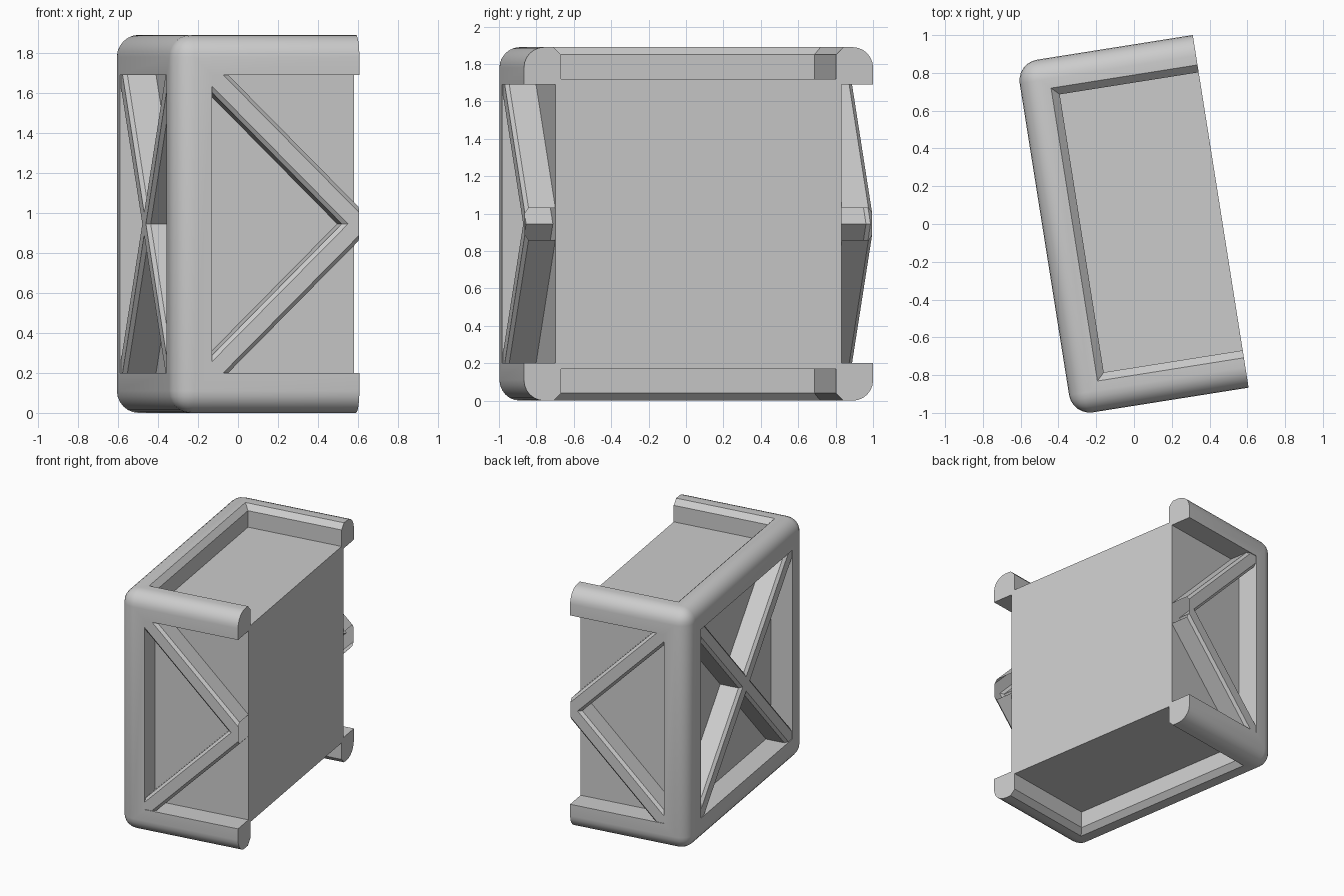
import bpy, bmesh, math
from mathutils import Matrix, Vector

if "Cube" in bpy.data.objects:
    bpy.data.objects.remove(bpy.data.objects["Cube"])

# Half of a braced crate, modelled with the cut plane on local x = 0, then turned 9 degrees
H, OPEN, PANEL = 0.945, 0.745, 0.775
PLACE = Matrix.Translation((0.459, 0.067, H)) @ Matrix.Rotation(math.radians(9), 4, 'Z')


def finish(bm, name):
    bmesh.ops.recalc_face_normals(bm, faces=bm.faces)
    me = bpy.data.meshes.new(name)
    bm.to_mesh(me)
    bm.free()
    ob = bpy.data.objects.new(name, me)
    bpy.context.collection.objects.link(ob)
    return ob


def box_bm(lo, hi):
    bm = bmesh.new()
    bmesh.ops.create_cube(bm, size=1)
    for v in bm.verts:
        v.co = Vector([lo[i] if v.co[i] < 0 else hi[i] for i in range(3)])
    return bm


def select_only(ob):
    bpy.ops.object.select_all(action='DESELECT')
    ob.select_set(True)
    bpy.context.view_layer.objects.active = ob


# rounded outer block, sharp only at the cut plane
bm = box_bm((-H, -H, -H), (0, H, H))
edges = [e for e in bm.edges if min(v.co.x for v in e.verts) < -0.1
         ]
bmesh.ops.bevel(bm, geom=edges, offset=0.11, segments=6, profile=0.5, affect='EDGES')
frame = finish(bm, "crate_frame")

# openings: left, front/back and top/bottom, the last with a chamfered lip
cutters = [
    finish(box_bm((-2, -OPEN, -OPEN), (1, OPEN, OPEN)), "cut_side"),
    finish(box_bm((-OPEN, -2, -OPEN), (1.1, 2, OPEN)), "cut_front_back"),
    finish(box_bm((-OPEN, -OPEN, -2), (1.2, OPEN, 2)), "cut_top_bottom"),
]
for s in (-1, 1):
    bm = box_bm((-OPEN, -OPEN, 0.905), (1.3, OPEN, 1.005))
    for v in bm.verts:
        if v.co.z > 0.95:
            v.co.x += 0.1 if v.co.x > 0 else -0.1
            v.co.y += math.copysign(0.1, v.co.y)
        v.co.z *= s
    cutters.append(finish(bm, "cut_lip"))
select_only(frame)
for c in cutters:
    c.hide_render = True
    mod = frame.modifiers.new("opening", 'BOOLEAN')
    mod.operation, mod.solver, mod.object = 'DIFFERENCE', 'EXACT', c
    bpy.ops.object.modifier_apply(modifier=mod.name)
for c in cutters:
    bpy.data.objects.remove(c)
bpy.ops.object.shade_smooth_by_angle(angle=math.radians(30))

# inner panel block
panel = finish(box_bm((-PANEL, -PANEL, -PANEL), (0, PANEL, PANEL)), "inner_panels")


# diagonal braces: one arm from the face centre to a corner, repeated by mirroring
def brace(name, signs, to_local):
    profile = [(-.06, .76), (-.06, .92), (-.04, .94), (.04, .94), (.06, .92), (.06, .76)]
    r = math.sqrt(0.5)
    out = bmesh.new()
    for sa, sb in signs:
        arm = bmesh.new()
        rows = [[arm.verts.new((r * (t - s), r * (t + s), d)) for s, d in profile]
                for t in (-0.2, 1.13)]
        for i in range(len(profile) - 1):
            arm.faces.new((rows[0][i], rows[0][i + 1], rows[1][i + 1], rows[1][i]))
        for no in ((1, 0, 0), (0, 1, 0)):
            bmesh.ops.bisect_plane(arm, geom=arm.verts[:] + arm.edges[:] + arm.faces[:],
                                   plane_co=(0, 0, 0), plane_no=no, clear_inner=True)
        new = {v: out.verts.new(to_local(sa * v.co.x, sb * v.co.y, v.co.z)) for v in arm.verts}
        for f in arm.faces:
            out.faces.new([new[v] for v in f.verts])
        arm.free()
    bmesh.ops.remove_doubles(out, verts=out.verts, dist=1e-4)
    return finish(out, name)


half = [(1, 1), (1, -1)]
parts = [
    frame, panel,
    brace("front_brace", half, lambda a, b, d: (-a, -d, b)),
    brace("back_brace", half, lambda a, b, d: (-a, d, b)),
    brace("side_brace", half + [(-1, 1), (-1, -1)], lambda a, b, d: (-d, a, b)),
]
for ob in parts:
    ob.data.transform(PLACE)
